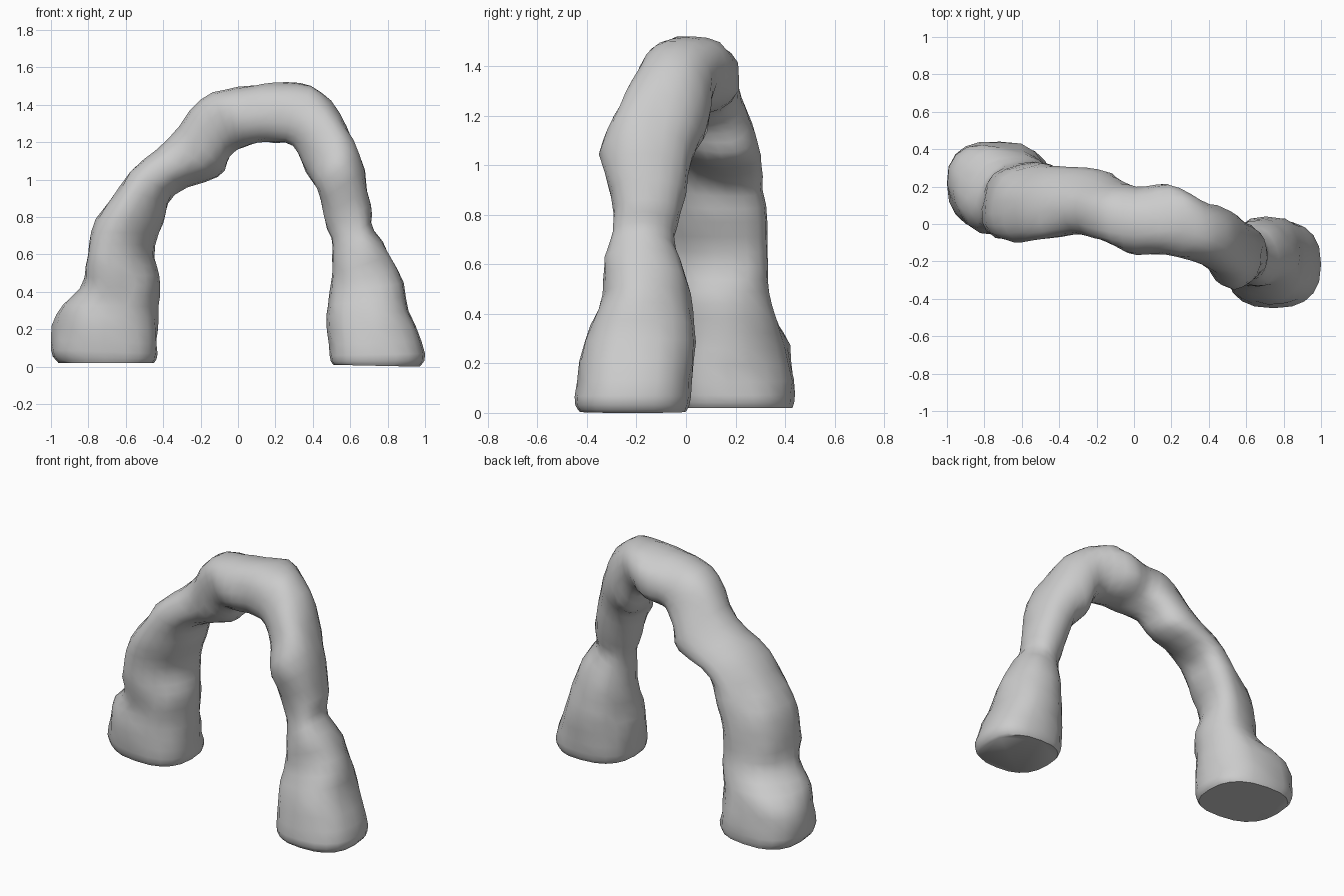
import bpy
import bmesh
import math
from mathutils import Vector, noise

cube = bpy.data.objects.get("Cube")
if cube:
    bpy.data.objects.remove(cube, do_unlink=True)

SIDES = 20        # points around each cross-section
STEPS = 3         # rings between neighbouring stations
ROUGHNESS = 0.022  # size of the lumps in the stone

# Stations along the arch: outer x, z, inner x, z, front y, back y, skew of
# the outer edge towards the back
STATIONS = [
    (-.96, .03, -.45, .03, -.03, .43, .02),
    (-1.0, .10, -.43, .08, -.05, .44, .02),
    (-.97, .29, -.44, .27, -.06, .42, .02),
    (-.83, .43, -.42, .45, -.06, .34, -.03),
    (-.81, .61, -.44, .60, -.07, .32, -.06),
    (-.76, .80, -.40, .78, -.08, .31, -.06),
    (-.57, 1.05, -.34, .93, -.07, .29, -.05),
    (-.37, 1.22, -.11, 1.03, -.06, .28, -.04),
    (-.20, 1.44, -.04, 1.13, -.10, .23, -.04),
    (.00, 1.51, .03, 1.18, -.16, .20, -.02),
    (.20, 1.53, .15, 1.21, -.17, .22, .01),
    (.39, 1.52, .29, 1.18, -.20, .12, .02),
    (.54, 1.36, .36, 1.05, -.27, .08, 0),
    (.65, 1.15, .42, .96, -.34, .03, 0),
    (.72, .88, .48, .75, -.30, -.02, 0),
    (.73, .74, .51, .60, -.31, -.03, 0),
    (.86, .53, .50, .45, -.34, .01, 0),
    (.92, .31, .49, .28, -.41, .03, 0),
    (1.0, .08, .49, .07, -.45, .02, 0),
    (.97, .01, .51, .02, -.43, .00, 0),
]


def blend(a, b, c, d, t):
    """Smooth interpolation from b to c, guided by a and d."""
    return b + 0.5 * t * (c - a + t * (2 * a - 5 * b + 4 * c - d
                                       + t * (3 * (b - c) + d - a)))


def smooth_stations(stations):
    padded = [stations[0]] + stations + [stations[-1]]
    result = []
    for i in range(len(stations) - 1):
        four = padded[i:i + 4]
        for k in range(STEPS):
            result.append([blend(*vals, k / STEPS) for vals in zip(*four)])
    return result + [list(stations[-1])]


def rounded(value, power):
    """Squares off a sine or cosine for a boxier section."""
    return math.copysign(abs(value) ** power, value)


def section(station):
    """Points of one cross-section, spanning inner to outer edge."""
    ox, oz, ix, iz, front, back, skew = station
    outer, inner = Vector((ox, 0, oz)), Vector((ix, 0, iz))
    middle, reach = (outer + inner) / 2, (outer - inner) / 2
    centre, depth = (front + back) / 2, (back - front) / 2
    power = 0.78 + 0.12 * min(1, 2 * middle.z)   # feet are boxier
    points = []
    for k in range(SIDES):
        angle = math.tau * k / SIDES
        u = rounded(math.cos(angle), power)
        v = rounded(math.sin(angle), power)
        p = middle + reach * u
        p.y = centre + depth * v + skew * u
        lump = noise.noise(p * 5) + 0.5 * noise.noise(p * 11)
        spread = Vector((reach.x * u, depth * v, reach.z * u)).normalized()
        if p.z > 0.12:
            p += spread * lump * ROUGHNESS
        points.append(p)
    return points


def build_arch():
    bm = bmesh.new()
    rings = [[bm.verts.new(p) for p in section(s)]
             for s in smooth_stations(STATIONS)]
    for a, b in zip(rings, rings[1:]):
        for k in range(SIDES):
            n = (k + 1) % SIDES
            bm.faces.new((a[k], a[n], b[n], b[k]))
    # Close the soles of both feet
    bm.faces.new(rings[0])
    bm.faces.new(rings[-1])
    bmesh.ops.recalc_face_normals(bm, faces=bm.faces)
    low = min(v.co.z for v in bm.verts)
    bmesh.ops.translate(bm, vec=(0, 0, -low), verts=bm.verts)
    mesh = bpy.data.meshes.new("rock_arch")
    bm.to_mesh(mesh)
    bm.free()
    arch = bpy.data.objects.new("rock_arch", mesh)
    bpy.context.collection.objects.link(arch)
    return arch


# Grey stone
stone = bpy.data.materials.new("grey stone")
stone.use_nodes = True
colour = (0.6, 0.6, 0.6, 1)
stone.diffuse_color = colour
stone.node_tree.nodes["Principled BSDF"].inputs["Base Color"].default_value = colour

arch = build_arch()
arch.data.materials.append(stone)
bpy.context.view_layer.objects.active = arch
arch.select_set(True)
bpy.ops.object.shade_smooth_by_angle(angle=math.radians(50))
